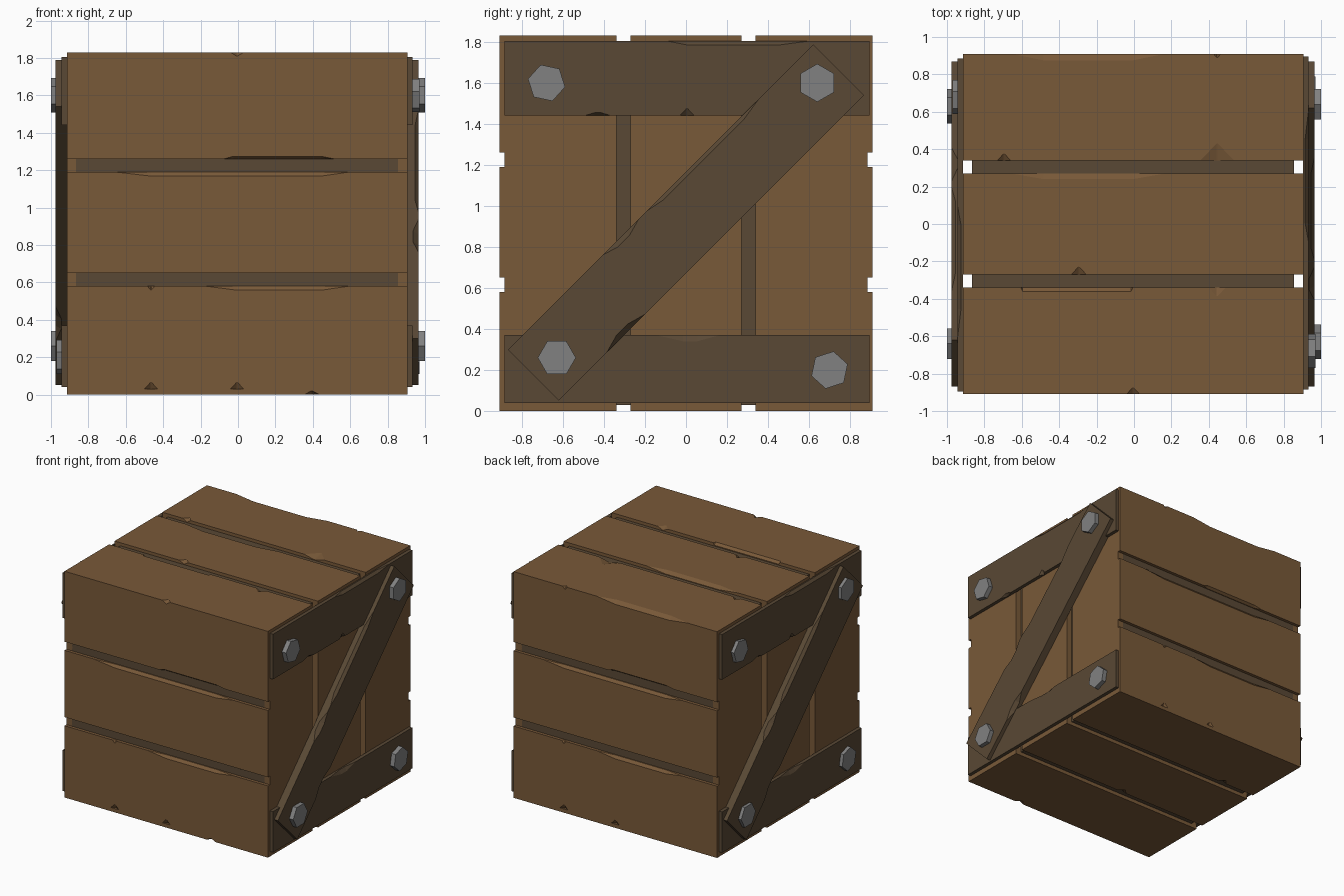
import bpy, bmesh, math
from mathutils import Matrix, Vector

if "Cube" in bpy.data.objects:
    bpy.data.objects.remove(bpy.data.objects["Cube"])


def material(name, rgb):
    m = bpy.data.materials.new(name)
    m.diffuse_color = (*rgb, 1)
    m.use_nodes = True
    m.node_tree.nodes["Principled BSDF"].inputs["Base Color"].default_value = m.diffuse_color
    return m


WOOD = material("plank_wood", (0.19, 0.10, 0.04))
DARK = material("dark_wood", (0.10, 0.065, 0.035))
STEEL = material("bolt_steel", (0.22, 0.22, 0.22))


def frame(x, y, z, origin):
    """Matrix from local axes: x along a board, y across it, z outward."""
    m = Matrix([Vector(x).normalized(), Vector(y).normalized(), Vector(z).normalized()])
    return Matrix.Translation(origin) @ m.transposed().to_4x4()


def new_object(name, bm, mat):
    bmesh.ops.recalc_face_normals(bm, faces=bm.faces[:])
    me = bpy.data.meshes.new(name)
    bm.to_mesh(me)
    bm.free()
    me.materials.append(mat)
    ob = bpy.data.objects.new(name, me)
    bpy.context.collection.objects.link(ob)
    return ob


def chip_cutter(bm, width, thick, chip):
    """Wedge that splits a splinter off one long outer edge of a board."""
    side, a, b, c, d, h, k = chip
    a, d = a - 0.1 * (b - a), d + 0.1 * (d - c)
    pts = []
    for s, t in ((a, -0.1), (b, 1), (c, 1), (d, -0.1)):
        for e in (-1.5, 1.5):
            pts.append((s, -t * h / 2 + e * h, -t * k / 2 - e * k))
    for s in (a, d):
        pts.append((s, 2 * h, 2 * k))
    vs = [bm.verts.new((s, side * (width / 2 + y), thick + z)) for s, y, z in pts]
    r = bmesh.ops.convex_hull(bm, input=vs)
    junk = {v for v in r["geom_interior"] + r["geom_unused"] if isinstance(v, bmesh.types.BMVert)}
    bmesh.ops.delete(bm, geom=list(junk), context='VERTS')


def board(name, size, mtx, mat, chips=()):
    length, width, thick = size
    bm = bmesh.new()
    bmesh.ops.create_cube(bm, size=1, matrix=Matrix.Translation((0, 0, thick / 2))
                          @ Matrix.Diagonal((length, width, thick, 1)))
    ob = new_object(name, bm, mat)
    for chip in chips:
        cb = bmesh.new()
        chip_cutter(cb, width, thick, chip)
        cutter = new_object("cutter", cb, mat)
        cutter.hide_render = True
        mod = ob.modifiers.new("chip", 'BOOLEAN')
        mod.operation, mod.solver, mod.object = 'DIFFERENCE', 'EXACT', cutter
        bpy.context.view_layer.update()
        me = bpy.data.meshes.new_from_object(ob.evaluated_get(bpy.context.evaluated_depsgraph_get()))
        ob.modifiers.clear()
        ob.data = me
        bpy.data.objects.remove(cutter)
    if chips:
        bm = bmesh.new()
        bm.from_mesh(ob.data)
        bmesh.ops.dissolve_limit(bm, angle_limit=0.01, verts=bm.verts[:], edges=bm.edges[:])
        bm.to_mesh(ob.data)
        bm.free()
    ob.matrix_world = mtx
    return ob


def nick(side, x, h, k=0.02):
    return (side, x - h, x - 0.003, x + 0.003, x + h, h, k)


OX = -0.005
X, Y, Z = Vector((1, 0, 0)), Vector((0, 1, 0)), Vector((0, 0, 1))

# Dark inner box seen through the gaps
board("inner_box", (1.72, 1.77, 1.775), frame(X, Y, Z, (OX, 0, 0.03)), DARK)

# Front and back planks
front_chips = [
    [(1, -0.17, 0, 0.45, 0.6, 0.022, 0.018), nick(1, -0.46, 0.02), nick(-1, -0.46, 0.035), nick(-1, 0, 0.035)],
    [(1, -0.65, -0.46, 0.45, 0.6, 0.022, 0.018)],
    [(-1, -0.07, -0.02, 0.45, 0.52, 0.014, 0.02)],
]
rows = [(0.03, 0.58), (0.65, 1.19), (1.26, 1.805)]
for i, (z0, z1) in enumerate(rows):
    for name, s in (("front", 1), ("back", -1)):
        board(f"{name}_plank_{i}", (1.82, z1 - z0, 0.025),
              frame(s * X, Z, -s * Y, (OX, -s * 0.885, (z0 + z1) / 2)), WOOD, front_chips[i])

# Top and bottom planks
top_chips = [
    [nick(1, 0.45, 0.045), (1, -0.6, -0.59, -0.01, 0, 0.02, 0.018), nick(-1, 0, 0.035)],
    [(1, -0.65, -0.48, 0, 0.17, 0.03, 0.02), nick(-1, -0.29, 0.04)],
    [(1, -0.65, -0.48, 0, 0.17, 0.035, 0.022), nick(1, 0.45, 0.02), nick(-1, 0.45, 0.09), nick(-1, -0.69, 0.035)],
]
columns = [(-0.91, -0.34), (-0.27, 0.27), (0.34, 0.91)]
for i, (y0, y1) in enumerate(columns):
    mid = (y0 + y1) / 2
    board(f"top_plank_{i}", (1.82, y1 - y0, 0.025), frame(X, Y, Z, (OX, mid, 1.805)), WOOD, top_chips[i])
    board(f"bottom_plank_{i}", (1.82, y1 - y0, 0.03), frame(X, -Y, -Z, (OX, mid, 0.03)), WOOD,
          [nick(1, 0.4 - 0.5 * i, 0.04)])

# Side walls: the left one is the right one turned half round
rail_chips = {
    "top": [(1, -0.1, 0, 0.45, 0.6, 0.02, 0.018), (-1, -0.5, -0.45, -0.42, -0.37, 0.015, 0.02), nick(-1, 0, 0.035)],
    "bottom": [(1, -0.15, -0.02, 0.05, 0.16, 0.03, 0.018)],
}
brace_chips = [(1, -0.4, -0.32, -0.24, -0.15, 0.025, 0.03), (1, -0.1, 0, 0.55, 0.68, 0.02, 0.02),
               (-1, -0.72, -0.63, -0.55, -0.46, 0.025, 0.03)]
bolts = [(-0.68, 1.60, 0.97, 48), (0.70, 0.20, 0.97, 18), (0.64, 1.60, 1.0, 30), (-0.63, 0.26, 1.0, 0)]
for name, turn in (("right", 0), ("left", math.pi)):
    spin = Matrix.Rotation(turn, 4, 'Z')
    place = Matrix.Translation((OX, 0, 0)) @ spin
    # Vertical wall planks
    for i, (y0, y1) in enumerate([(-0.885, -0.34), (-0.27, 0.27), (0.34, 0.885)]):
        board(f"{name}_plank_{i}", (1.775, y1 - y0, 0.055),
              place @ frame(Z, -Y, X, (0.855, (y0 + y1) / 2, 0.9175)), WOOD)
    # Horizontal rails
    for part, z0, z1 in (("bottom", 0.04, 0.37), ("top", 1.44, 1.805)):
        board(f"{name}_{part}_rail", (1.78, z1 - z0, 0.03),
              place @ frame(Y, Z, X, (0.908, 0.005, (z0 + z1) / 2)), DARK, rail_chips[part])
    # Diagonal brace
    board(f"{name}_brace", (2.105, 0.35, 0.06),
          place @ frame(Y + Z, Z - Y, X, (0.91, 0, 0.92)), DARK, brace_chips)
    # Hexagonal bolt heads
    for i, (y, z, end, angle) in enumerate(bolts):
        bm = bmesh.new()
        bmesh.ops.create_cone(bm, cap_ends=True, segments=6, radius1=0.093, radius2=0.093, depth=0.045,
                              matrix=Matrix.Translation((0, 0, -0.0225))
                              @ Matrix.Rotation(math.radians(angle) + math.pi / 2, 4, 'Z'))
        # turn the ring so that a corner lies exactly at the wanted angle
        first = bm.verts[:][0].co
        fix = math.radians(angle) - math.atan2(first.y, first.x)
        bm.transform(Matrix.Rotation(fix, 4, 'Z'))
        new_object(f"{name}_bolt_{i}", bm, STEEL).matrix_world = spin @ frame(Y, Z, X, (end, y, z))
